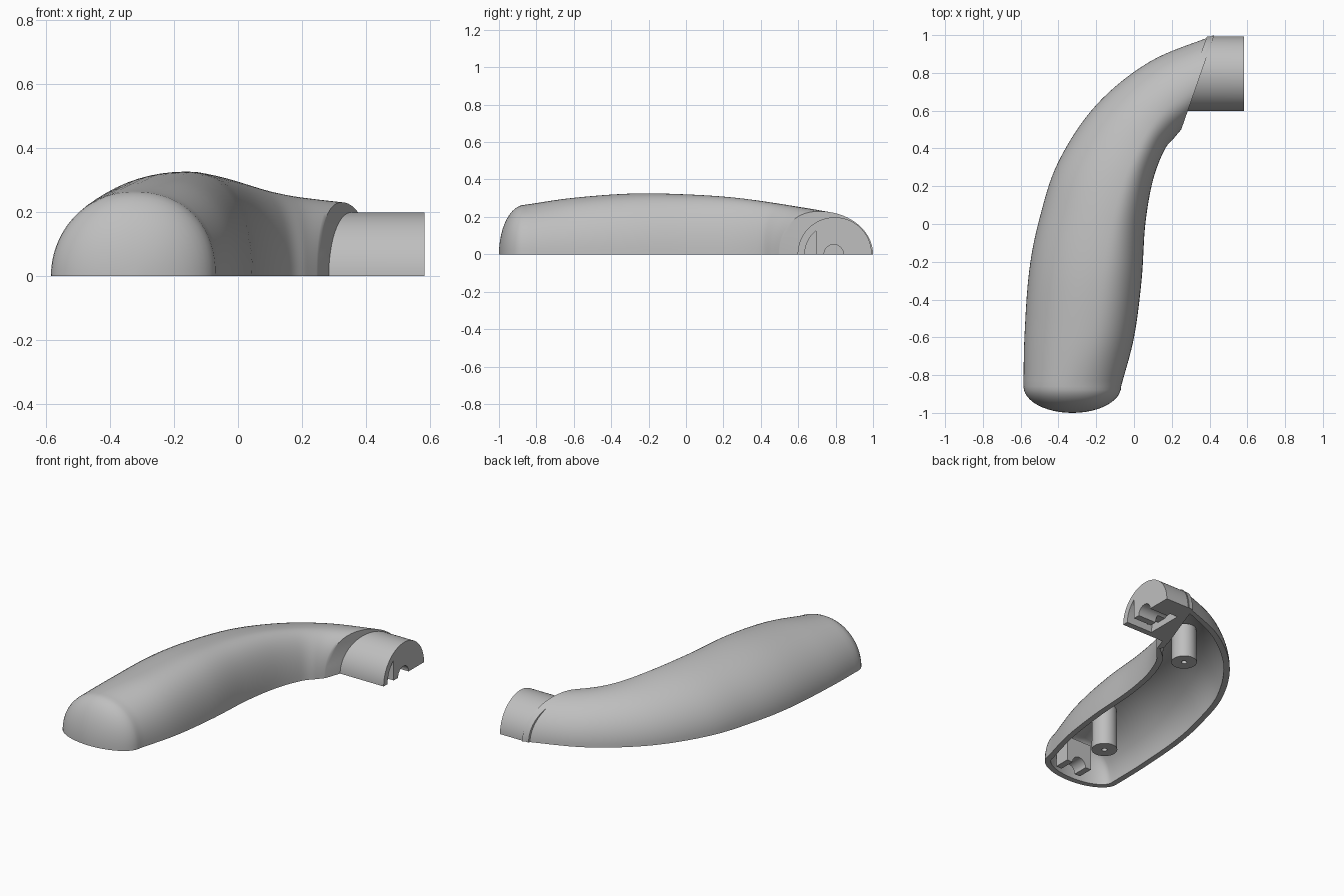
import bpy, bmesh, math
from mathutils import Vector

if "Cube" in bpy.data.objects:
    bpy.data.objects.remove(bpy.data.objects["Cube"])

grey = bpy.data.materials.new("plain_grey")
grey.diffuse_color = (0.52, 0.52, 0.52, 1)
grey.use_nodes = True
grey.node_tree.nodes["Principled BSDF"].inputs["Base Color"].default_value = grey.diffuse_color


def finish(name, bm, angle=35, cutter=False):
    bmesh.ops.remove_doubles(bm, verts=bm.verts, dist=1e-5)
    bmesh.ops.recalc_face_normals(bm, faces=bm.faces)
    me = bpy.data.meshes.new(name)
    bm.to_mesh(me)
    bm.free()
    ob = bpy.data.objects.new(name, me)
    bpy.context.collection.objects.link(ob)
    me.materials.append(grey)
    if cutter:
        ob.hide_render = True
        ob.hide_set(True)
    else:
        bpy.ops.object.select_all(action='DESELECT')
        ob.select_set(True)
        bpy.context.view_layer.objects.active = ob
        bpy.ops.object.shade_smooth_by_angle(angle=math.radians(angle))
    return ob


def prism(points, x0, x1, slope=None):
    """Extrude a (y, z) outline along x; slope(y) may give the start x."""
    bm = bmesh.new()
    a = [bm.verts.new((slope(y) if slope else x0, y, z)) for y, z in points]
    b = [bm.verts.new((x1, y, z)) for y, z in points]
    bm.faces.new(a)
    bm.faces.new(b)
    for i in range(len(a)):
        j = (i + 1) % len(a)
        bm.faces.new((a[i], a[j], b[j], b[i]))
    return bm


def arc(cy, r, a0=0.0, a1=180.0, n=32):
    return [(cy + r * math.cos(math.radians(a0 + (a1 - a0) * i / n)),
             r * math.sin(math.radians(a0 + (a1 - a0) * i / n))) for i in range(n + 1)]


def cut(ob, cutter):
    m = ob.modifiers.new("cut", 'BOOLEAN')
    m.operation = 'DIFFERENCE'
    m.solver = 'EXACT'
    m.object = cutter


# Shell stations: outer edge x y, inner edge x y, height, ridge fraction
STATIONS = [
    (-.585, -.86, -.068, -.86, .265, .50),
    (-.580, -.60, .000, -.60, .302, .60),
    (-.555, -.25, .040, -.30, .325, .64),
    (-.500, .03, .060, .00, .320, .68),
    (-.400, .33, .100, .23, .303, .71),
    (-.200, .63, .160, .39, .275, .70),
    (.085, .86, .212, .455, .250, .63),
    (.425, 1.0, .250, .50, .230, .57)]
THICK, COLS, STEPS = 0.036, 36, 8


def spline(rows, steps):
    rows = [Vector(r) for r in rows]
    p = [2 * rows[0] - rows[1]] + rows + [2 * rows[-1] - rows[-2]]
    out = []
    for i in range(1, len(p) - 2):
        for s in range(steps):
            t = s / steps
            out.append(0.5 * (2 * p[i] + (p[i + 1] - p[i - 1]) * t
                       + (2 * p[i - 1] - 5 * p[i] + 4 * p[i + 1] - p[i + 2]) * t * t
                       + (3 * p[i] - p[i - 1] - 3 * p[i + 1] + p[i + 2]) * t ** 3))
    return out + [rows[-1]]


def section(s, inset):
    L, R = Vector((s[0], s[1], 0)), Vector((s[2], s[3], 0))
    d = (R - L).normalized()
    L, R = L + d * inset, R - d * inset
    C, h = L.lerp(R, s[5]), s[4] - inset
    pts = []
    for j in range(COLS + 1):
        a = math.pi * (1 - j / COLS)
        c, z = math.cos(a), math.sin(a)
        if c > 0:                      # the inner side is a little squarer
            c = c ** 0.9
            z = max(z, 0) ** 0.9
        p = C + (L - C) * -c if c < 0 else C + (R - C) * c
        pts.append(Vector((p.x, p.y, h * z if 0 < j < COLS else 0)))
    return pts


def shell_rows(inset):
    secs = [section(s, inset) for s in spline(STATIONS, STEPS)]
    # rounded end
    first, cap = secs[0], []
    mid = (first[0] + first[-1]) / 2
    for k in range(12, 0, -1):
        f = math.pi / 2 * k / 12
        sc = math.cos(f) if k < 12 else 0
        drop = Vector((0, -(0.14 - inset) * math.sin(f), 0))
        cap.append([mid + (p - mid) * sc + drop for p in first])
    # move the flat end wall inwards
    if inset:
        d = (secs[-1][0] - secs[-1][-1]).normalized()
        n = Vector((-d.y, d.x, 0)) * inset
        secs[-1] = [p + n for p in secs[-1]]
    return cap + secs


bm = bmesh.new()
grids = [[[bm.verts.new(p) for p in row] for row in shell_rows(t)] for t in (0, THICK)]
out, inn = grids


def quad(*v):
    bm.faces.new(v)


for g in grids:
    for i in range(len(g) - 1):
        for j in range(COLS):
            quad(g[i][j], g[i][j + 1], g[i + 1][j + 1], g[i + 1][j])
    bm.faces.new(g[-1])
for i in range(len(out) - 1):
    for j in (0, COLS):
        quad(out[i][j], out[i + 1][j], inn[i + 1][j], inn[i][j])
quad(out[-1][0], out[-1][COLS], inn[-1][COLS], inn[-1][0])
finish("handle_shell", bm, 40)

# Half-round neck, starting inside the slanted end wall
NY = 0.795
neck = finish("neck", prism(arc(NY, .198, n=48), 0, .583,
                            lambda y: .288 + .365 * (y - .6) - .045))
# Cable channel, side slot and cross pocket in the neck
a0 = math.degrees(math.acos(-.10 / .16))
slot = [(NY - .10, -.05)] + arc(NY, .16, a0, 180, 12) + [(NY - .16, -.05)]
cut(neck, finish("channel_cutter", prism([(NY + .052, -.05)] + arc(NY - .005, .052)
                 + [(NY - .062, -.05)], .40, .65), cutter=True))
cut(neck, finish("slot_cutter", prism(slot, .40, .65), cutter=True))
cut(neck, finish("pocket_cutter", prism([(.64, -.05), (.87, -.05), (.87, .04), (.64, .04)],
                 .40, .455), cutter=True))


# Screw posts with blind holes
def post(name, x, y, h, r=.075, n=40):
    bm = bmesh.new()
    prof = [(0, .12), (.016, .12), (.016, 0), (r, 0), (r * .95, h), (0, h)]
    rings = [[bm.verts.new((x + q * math.cos(2 * math.pi * i / n),
                            y + q * math.sin(2 * math.pi * i / n), z))
              for i in range(n)] for q, z in prof]
    for a, b in zip(rings, rings[1:]):
        for i in range(n):
            j = (i + 1) % n
            bm.faces.new((a[i], a[j], b[j], b[i]))
    bmesh.ops.dissolve_degenerate(bm, dist=1e-6, edges=bm.edges)
    finish(name, bm)


post("front_post", -.27, -.59, .265)
post("back_post", .03, .49, .22)

# Small cradle near the rounded end: a block with a half-round seat along y
cradle = [(-.36, 0)] + arc(-.27, .05, 180, 0, 16) + [(-.18, 0), (-.18, .16), (-.36, .16)]
bm = prism(cradle, 0, .10)
for v in bm.verts:
    v.co = Vector((v.co.y, -.92 + v.co.x, v.co.z))
finish("end_cradle", bm)
